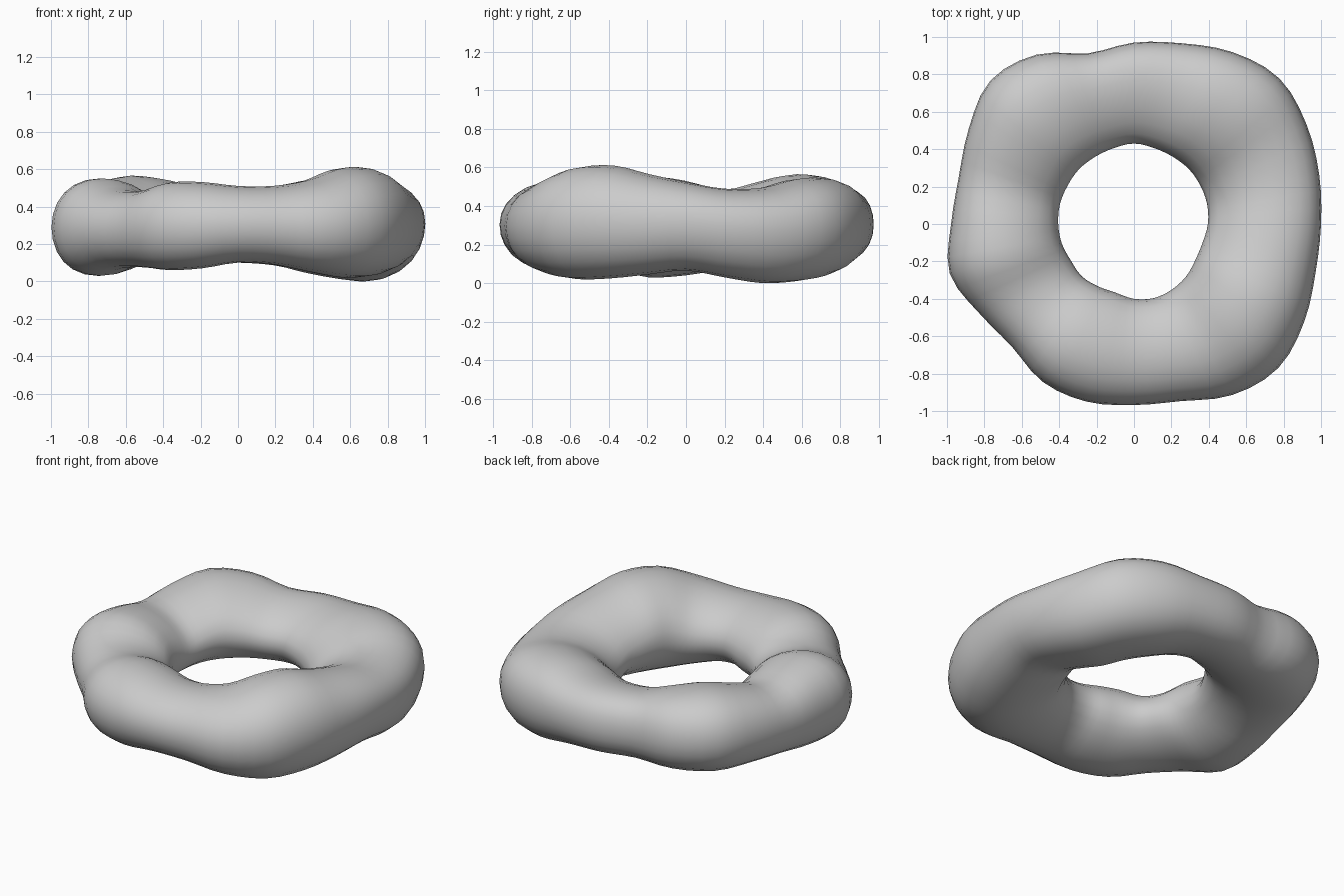
import bpy, bmesh, math

if "Cube" in bpy.data.objects:
    bpy.data.objects.remove(bpy.data.objects["Cube"])

# Tube measurements around the ring, every 15 degrees starting at +x
OUTER = [1.0, 1.025, 1.065, 1.10, 1.06, 1.00, .97, .945, 1.045, 1.085, 1.02, .97,
         .978, 1.02, .955, .925, .975, .983, .968, .98, 1.055, 1.09, 1.05, 1.005]
INNER = [.395, .405, .41, .415, .415, .42, .43, .42, .415, .415, .41, .41,
         .405, .40, .39, .395, .385, .38, .40, .41, .405, .395, .38, .38]
TOP = [.525, .49, .495, .54, .545, .51, .50, .50, .545, .565, .525, .485,
       .53, .55, .49, .485, .53, .53, .51, .51, .54, .60, .61, .565]
BOTTOM = [.065, .03, 0, .01, .04, .085, .10, .10, .085, .075, .08, .07,
          .04, .03, .07, .075, .06, .07, .10, .09, .05, .02, .025, .045]
SEGMENTS, SIDES = 72, 24


def sample(table, t):
    """Smooth periodic interpolation of a table, t in 0..1."""
    n = len(table)
    i = int(t * n)
    f = t * n - i
    a, b, c, d = (table[(i + k) % n] for k in (-1, 0, 1, 2))
    return b + .5 * f * (c - a + f * (2*a - 5*b + 4*c - d + f * (3*(b - c) + d - a)))


# Lumpy ring: sweep an egg-shaped section (thinner inside) around the hole
bm = bmesh.new()
rings = []
for i in range(SEGMENTS):
    t = i / SEGMENTS
    ang = 2 * math.pi * t
    ro, ri, zt, zb = (sample(tab, t) for tab in (OUTER, INNER, TOP, BOTTOM))
    lean_top = .045 + .025 * math.sin(ang)     # crest sits further out at the back
    lean_low = .05
    lift = .03 * max(0, math.cos(ang - math.radians(25))) ** 4  # raised right shoulder
    ring = []
    for j in range(SIDES):
        p = 2 * math.pi * j / SIDES
        c, s = math.cos(p), math.sin(p)
        lean = lean_top if s > 0 else lean_low
        r = (ro + ri) / 2 + (ro - ri) / 2 * c + lean * s * s
        r = min(r, ro)
        z = (zt + zb) / 2 + (zt - zb) / 2 * s + lift * c * (1 - s * s)
        ring.append(bm.verts.new((r * math.cos(ang), r * math.sin(ang), z)))
    rings.append(ring)
for i in range(SEGMENTS):
    a, b = rings[i], rings[(i + 1) % SEGMENTS]
    for j in range(SIDES):
        k = (j + 1) % SIDES
        bm.faces.new((a[j], b[j], b[k], a[k]))
bmesh.ops.recalc_face_normals(bm, faces=bm.faces)
for f in bm.faces:
    f.smooth = True

mesh = bpy.data.meshes.new("lumpy_ring")
bm.to_mesh(mesh)
bm.free()
ring_obj = bpy.data.objects.new("lumpy_ring", mesh)
bpy.context.collection.objects.link(ring_obj)
